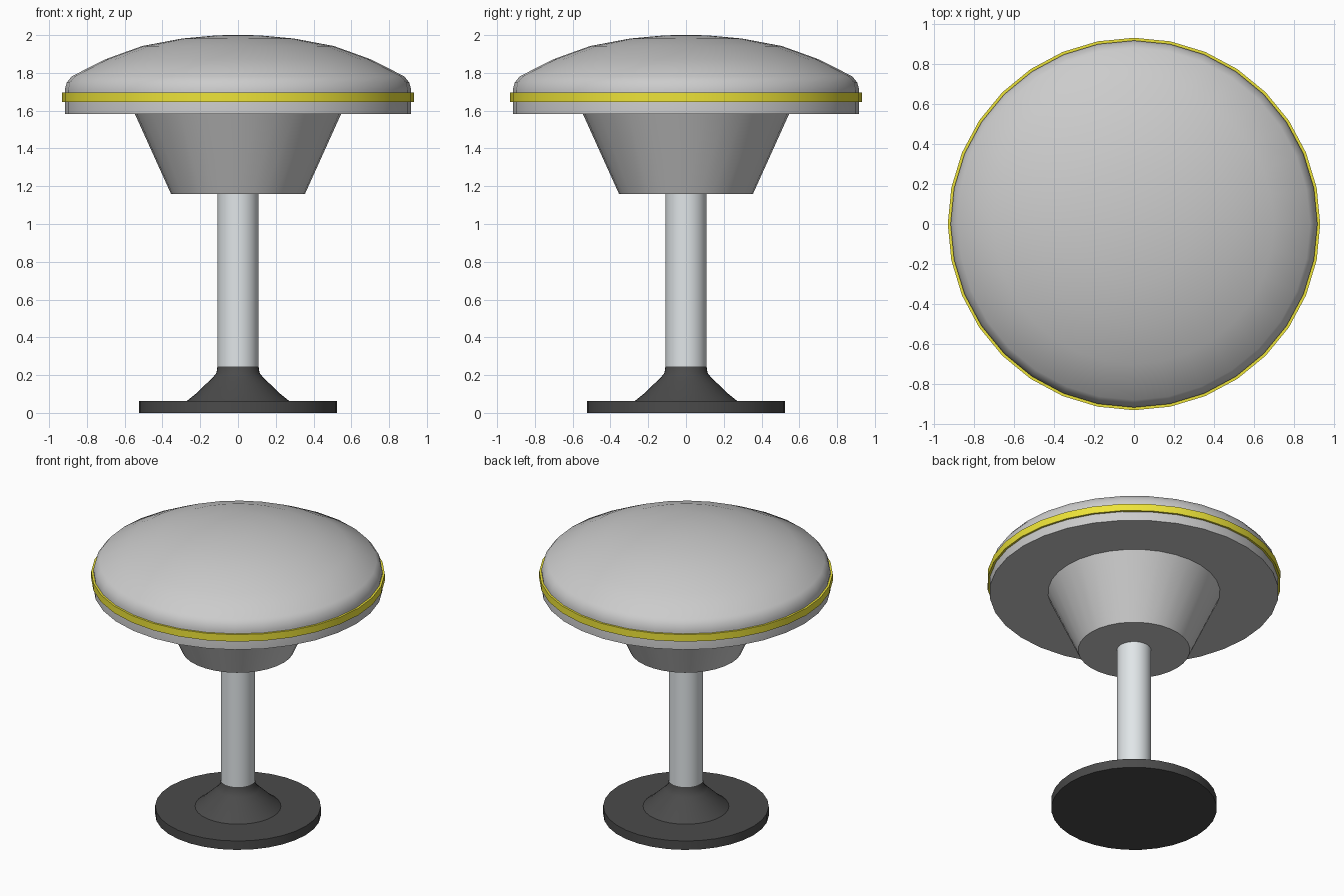
import bpy, bmesh, math

if "Cube" in bpy.data.objects:
    bpy.data.objects.remove(bpy.data.objects["Cube"])


def material(name, rgb):
    m = bpy.data.materials.new(name)
    m.diffuse_color = (*rgb, 1)
    m.use_nodes = True
    m.node_tree.nodes["Principled BSDF"].inputs["Base Color"].default_value = m.diffuse_color
    return m


def lathe(name, profile, mat=None, n=32, closed=False):
    """Spin (radius, z) points, listed bottom to top, around the z axis."""
    bm = bmesh.new()
    rings = []
    for r, z in profile:
        if r == 0:
            rings.append([bm.verts.new((0, 0, z))] * n)
        else:
            rings.append([bm.verts.new((r * math.cos(2 * math.pi * i / n),
                                        r * math.sin(2 * math.pi * i / n), z))
                          for i in range(n)])
    pairs = list(zip(rings, rings[1:]))
    if closed:
        pairs.append((rings[-1], rings[0]))
    for a, b in pairs:
        for i in range(n):
            j = (i + 1) % n
            bm.faces.new(list(dict.fromkeys((a[i], a[j], b[j], b[i]))))
    bmesh.ops.recalc_face_normals(bm, faces=bm.faces[:])
    me = bpy.data.meshes.new(name)
    bm.to_mesh(me)
    bm.free()
    ob = bpy.data.objects.new(name, me)
    bpy.context.collection.objects.link(ob)
    if mat:
        me.materials.append(mat)
    bpy.ops.object.select_all(action='DESELECT')
    ob.select_set(True)
    bpy.context.view_layer.objects.active = ob
    bpy.ops.object.shade_smooth_by_angle(angle=math.radians(35))
    return ob


dark = material("dark_base", (0.07, 0.07, 0.07))
steel = material("pale_metal", (0.75, 0.79, 0.81))
yellow = material("yellow_trim", (0.85, 0.77, 0.04))

# Foot: flat disc and concave flare
lathe("base_disc", [(0, 0), (0.525, 0), (0.525, 0.062), (0, 0.062)], dark)
lathe("base_flare", [(0, 0.055), (0.275, 0.06), (0.225, 0.1), (0.175, 0.148),
                     (0.135, 0.185), (0.114, 0.212), (0.109, 0.245), (0, 0.245)], dark)

# Post
lathe("post", [(0, 0.2), (0.109, 0.2), (0.109, 1.2), (0, 1.2)], steel)

# Tapered housing under the cushion
lathe("housing", [(0, 1.16), (0.355, 1.16), (0.547, 1.585), (0, 1.585)])

# Domed cushion
lathe("cushion", [(0, 1.583), (0.917, 1.583), (0.917, 1.71), (0.907, 1.748),
                  (0.88, 1.782), (0.70, 1.873), (0.508, 1.942), (0.296, 1.982),
                  (0.11, 1.999), (0, 2.0)])

# Trim band around the cushion
lathe("trim_band", [(0.90, 1.646), (0.931, 1.646), (0.931, 1.695), (0.90, 1.695)],
      yellow, closed=True)
